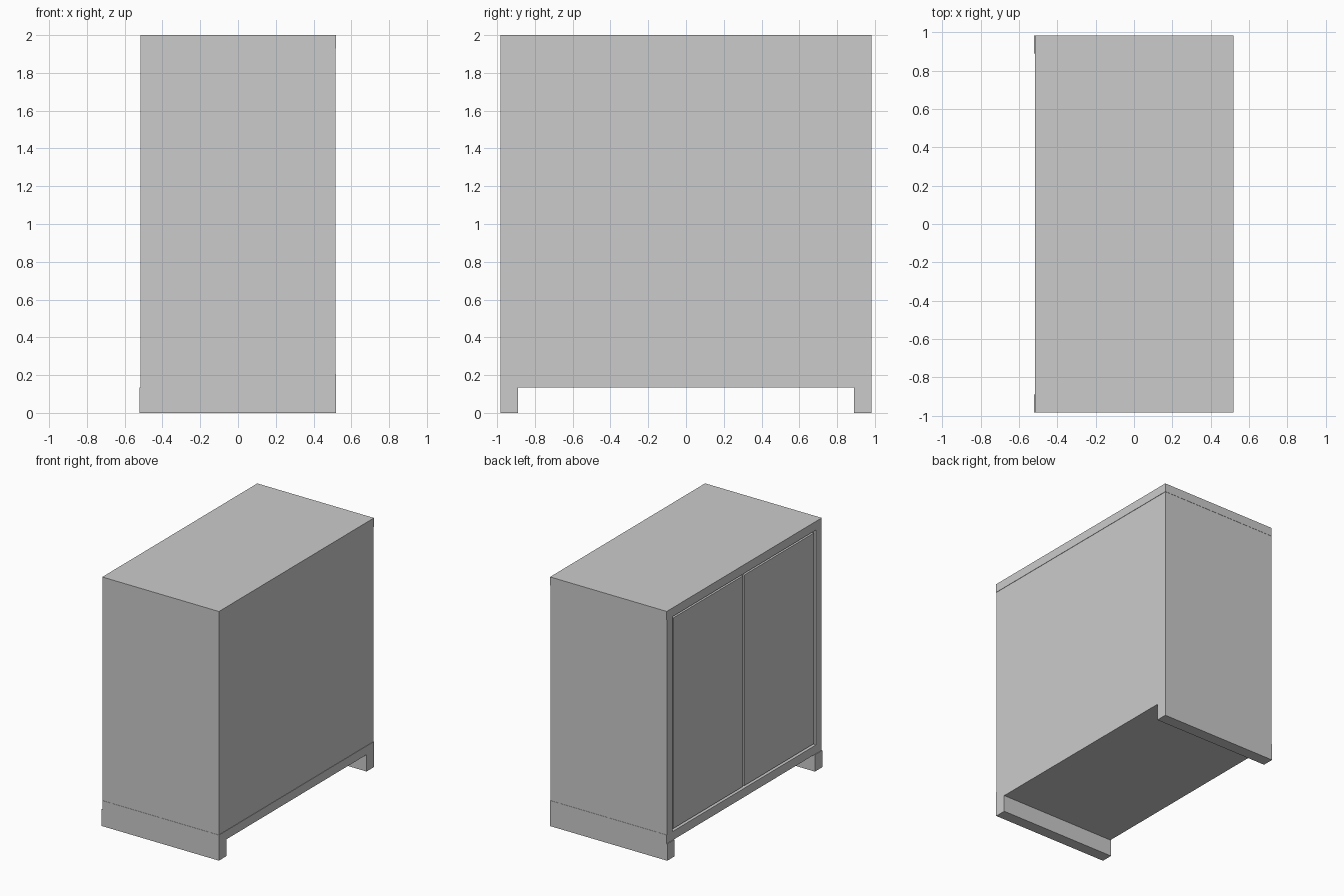
import bpy

if "Cube" in bpy.data.objects:
    bpy.data.objects.remove(bpy.data.objects["Cube"])

def box(name, x, y, z):
    """Axis-aligned board given its (min, max) on each axis."""
    bpy.ops.mesh.primitive_cube_add(
        size=1, location=[(a + b) / 2 for a, b in (x, y, z)])
    ob = bpy.context.object
    ob.name = name
    ob.scale = [b - a for a, b in (x, y, z)]
    bpy.ops.object.transform_apply(location=False, rotation=False, scale=True)
    return ob

HALF_Y = 0.983          # half length of the cabinet
SIDE_Y = 0.981          # side panels sit a hair inside the slabs
INNER_Y = 0.91          # half width of the door opening
LOW, HIGH = 0.205, 1.93  # opening bottom and top
GAP = 0.017             # shadow gap around the doors

# Horizontal slabs
box("top_board", (-0.517, 0.519), (-HALF_Y, HALF_Y), (HIGH, 2.0))
box("bottom_board", (-0.517, 0.519), (-HALF_Y, HALF_Y), (0.135, LOW))

# Back panel between the sides
box("back_panel", (0.475, 0.516), (-INNER_Y, INNER_Y), (LOW, HIGH))

for s, label in ((-1, "near"), (1, "far")):
    # Side panel
    box(label + "_side_panel", (-0.517, 0.516),
        sorted((s * INNER_Y, s * SIDE_Y)), (LOW, HIGH))
    # Runner foot
    box(label + "_foot", (-0.522, 0.519),
        sorted((s * 0.89, s * HALF_Y)), (0.0, 0.135))
    # Inset door on the -x side
    box(label + "_door", (-0.513, -0.463),
        sorted((s * GAP / 2, s * (INNER_Y - GAP))), (LOW + GAP, HIGH - GAP))
